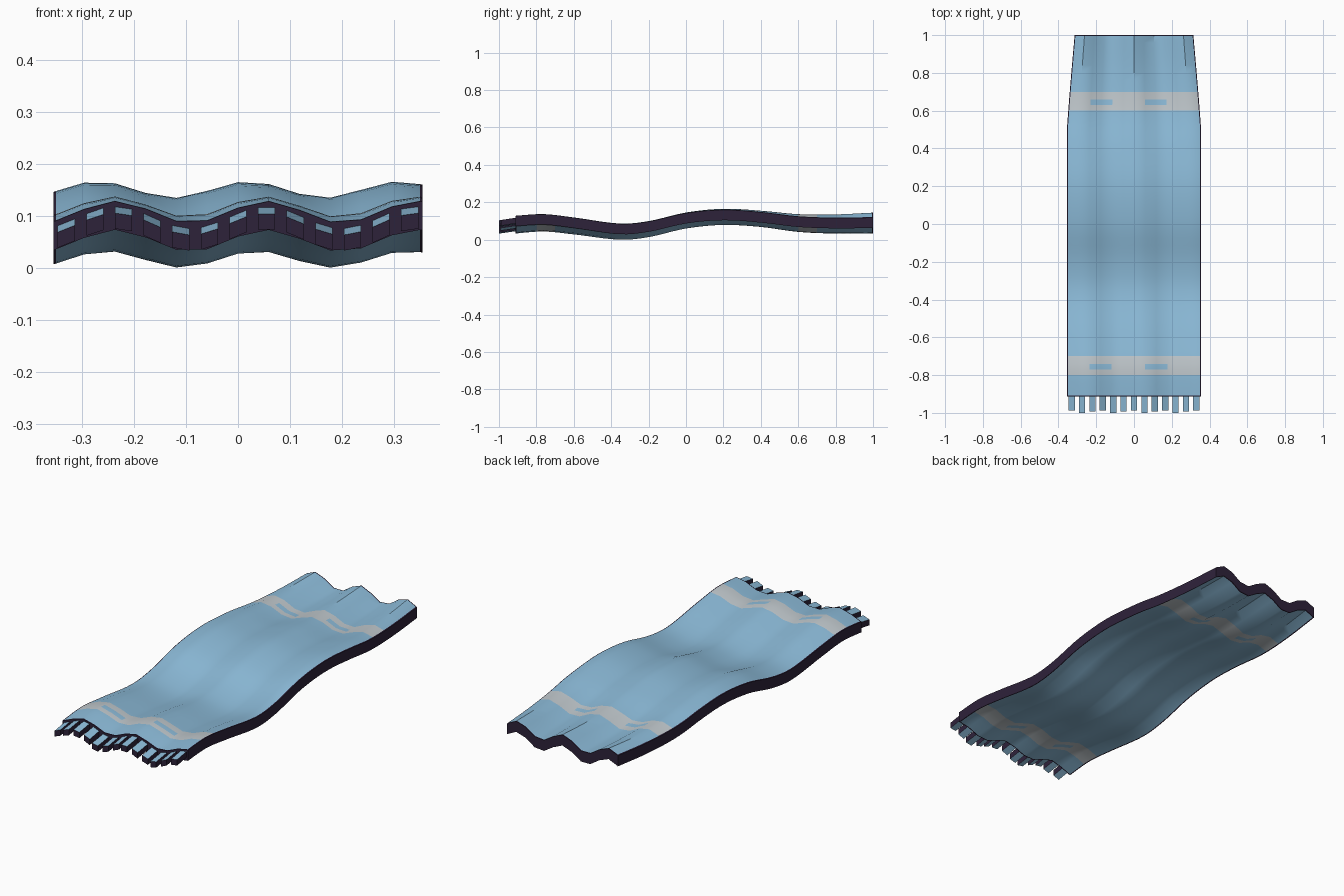
import bpy, bmesh, math

if "Cube" in bpy.data.objects:
    bpy.data.objects.remove(bpy.data.objects["Cube"])

THICK = 0.055
FRONT, BACK = -0.912, 1.0
LIP = 0.005


def material(name, rgb):
    m = bpy.data.materials.new(name)
    m.diffuse_color = (*rgb, 1.0)
    m.use_nodes = True
    m.node_tree.nodes["Principled BSDF"].inputs["Base Color"].default_value = m.diffuse_color
    return m


BLUE, GREY, RIM = 0, 1, 2
MATS = [material("pale_blue", (0.27, 0.51, 0.71)),
        material("light_grey", (0.54, 0.59, 0.62)),
        material("dark_purple", (0.027, 0.016, 0.042))]

# lengthwise wave: (y, height of the upper surface)
WAVE = [(-1.0, 0.097), (-0.91, 0.107), (-0.76, 0.117), (-0.6, 0.101), (-0.35, 0.071),
        (-0.2, 0.085), (0.0, 0.131), (0.2, 0.150), (0.4, 0.139), (0.6, 0.116),
        (0.8, 0.110), (1.0, 0.115)]


def wave(y):
    """Smooth curve through the WAVE points."""
    n = len(WAVE)
    i = max(k for k in range(n - 1) if WAVE[k][0] <= y + 1e-6)

    def slope(k):
        a, b = WAVE[max(k - 1, 0)], WAVE[min(k + 1, n - 1)]
        return (b[1] - a[1]) / (b[0] - a[0])

    (y0, z0), (y1, z1) = WAVE[i], WAVE[i + 1]
    h = y1 - y0
    t = (y - y0) / h
    return ((2*t**3 - 3*t**2 + 1) * z0 + (t**3 - 2*t**2 + t) * h * slope(i)
            + (3*t**2 - 2*t**3) * z1 + (t**3 - t**2) * h * slope(i + 1))


def surface(x, y):
    """Height of the cloth: lengthwise wave plus crosswise ripples."""
    amp = 0.016 + 0.009 * max(0, -y - 0.35) + 0.023 * max(0, y - 0.4)
    crest = 0.027 - 0.03 * y
    return wave(y) + amp * math.cos(2 * math.pi * (x - crest) / 0.29)


def finish(name, bm):
    bmesh.ops.recalc_face_normals(bm, faces=bm.faces)
    me = bpy.data.meshes.new(name)
    bm.to_mesh(me)
    bm.free()
    for m in MATS:
        me.materials.append(m)
    ob = bpy.data.objects.new(name, me)
    bpy.context.collection.objects.link(ob)
    return ob


# cloth body: rippled sheet with a dark hem, thickened downwards
W = 0.355
cols = [-W + 2 * W * i / 12 for i in range(13)]
xs = [cols[0], cols[0] + LIP] + cols[1:-1] + [cols[-1] - LIP, cols[-1]]
rows = [FRONT + (BACK - FRONT) * i / 48 for i in range(49)]
cuts = [-0.8, -0.77, -0.74, -0.7, 0.6, 0.63, 0.66, 0.7, FRONT + LIP, BACK - LIP]
ys = sorted([r for r in rows if all(abs(r - c) > 0.012 for c in cuts)] + cuts + [FRONT, BACK])


def colour(x, y):
    """Grey cross bands with two blue patches in each."""
    for lo in (-0.8, 0.6):
        if lo < y < lo + 0.1:
            patch = any(a < x < a + 0.118 for a in (-0.237, 0.059))
            return BLUE if patch and 0.03 < y - lo < 0.06 else GREY
    return BLUE


bm = bmesh.new()
grid = []
for y in ys:
    taper = 1 - 0.115 * (max(0, y - 0.5) / 0.5) ** 1.1
    grid.append([bm.verts.new((x * taper, y, surface(x, y))) for x in xs])
for j in range(len(ys) - 1):
    for i in range(len(xs) - 1):
        f = bm.faces.new((grid[j][i], grid[j][i + 1], grid[j + 1][i + 1], grid[j + 1][i]))
        hem = i in (0, len(xs) - 2) or j in (0, len(ys) - 2)
        f.material_index = RIM if hem else colour((xs[i] + xs[i + 1]) / 2, (ys[j] + ys[j + 1]) / 2)
ext = bmesh.ops.extrude_face_region(bm, geom=bm.faces[:], use_keep_orig=True)
bmesh.ops.translate(bm, vec=(0, 0, -THICK),
                    verts=[g for g in ext["geom"] if isinstance(g, bmesh.types.BMVert)])
cloth = finish("cloth_body", bm)
bpy.context.view_layer.objects.active = cloth
cloth.select_set(True)
bpy.ops.object.shade_smooth_by_angle(angle=math.radians(35))
cloth.select_set(False)

# fringe: a row of short drooping tabs along the front edge
bm = bmesh.new()
for k in range(13):
    x = -0.33 + 0.055 * k
    tip = (-0.988, -1.0, -0.993)[k % 3]
    ring = []
    for y, top, bottom in ((FRONT + 0.004, -0.010, -0.040), (tip, -0.023, -0.053)):
        za, zb = surface(x - 0.0165, FRONT), surface(x + 0.0165, FRONT)
        ring.append([bm.verts.new(p) for p in (
            (x - 0.0165, y, za + bottom), (x + 0.0165, y, zb + bottom),
            (x + 0.0165, y, zb + top), (x - 0.0165, y, za + top))])
    a, b = ring
    for s, mat in enumerate((BLUE, RIM, BLUE, RIM)):
        t = (s + 1) % 4
        bm.faces.new((a[s], a[t], b[t], b[s])).material_index = mat
    for end in (a, b):
        bm.faces.new(end).material_index = RIM
finish("fringe", bm)
